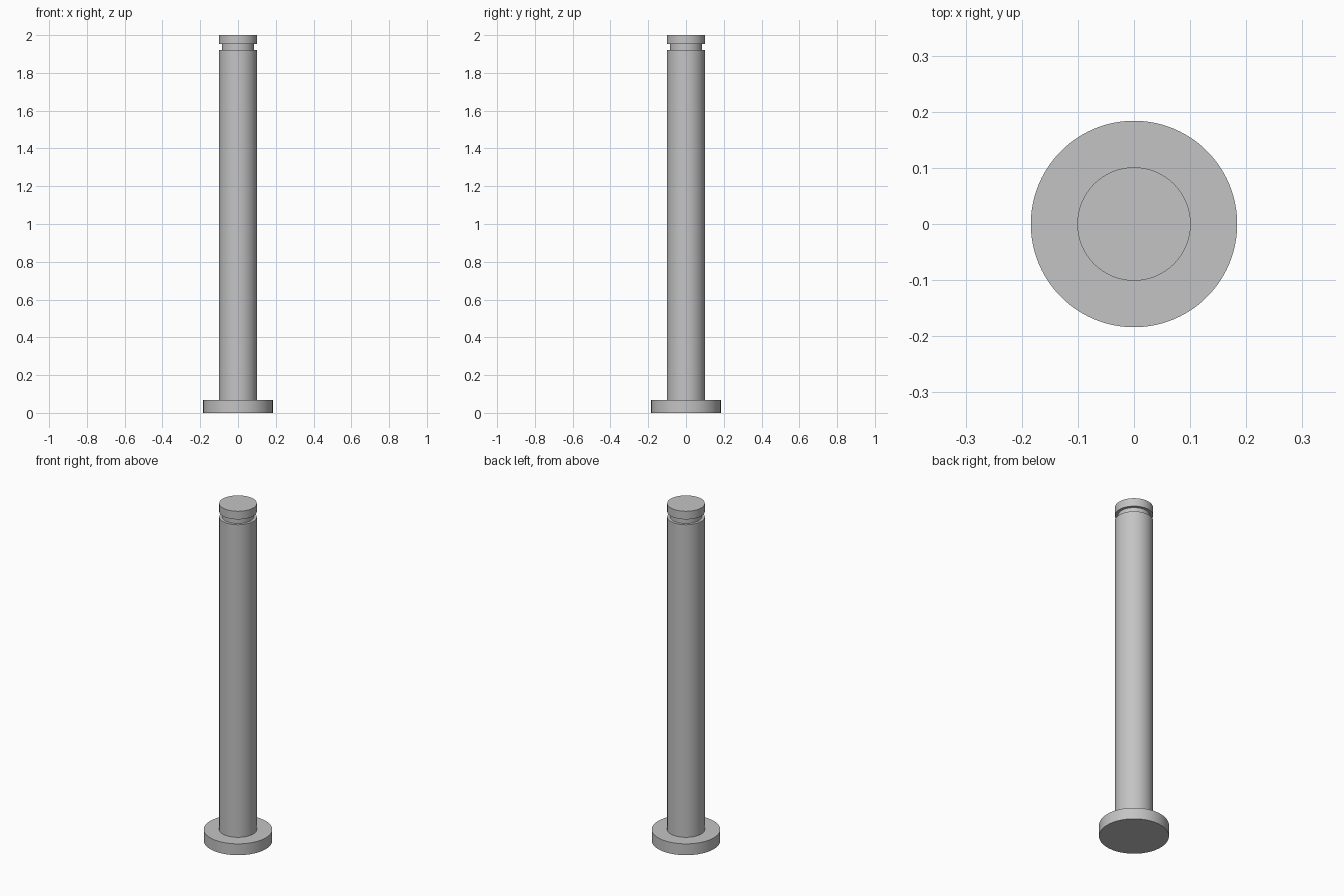
import bpy
import bmesh
import math

cube = bpy.data.objects.get("Cube")
if cube:
    bpy.data.objects.remove(cube, do_unlink=True)

SEGMENTS = 96
FLANGE_R, SHAFT_R, GROOVE_R = 0.184, 0.101, 0.085
FLANGE_TOP, GROOVE_BOTTOM, GROOVE_TOP, HEIGHT = 0.067, 1.92, 1.952, 2.0

grey = bpy.data.materials.new("steel_grey")
grey.use_nodes = True
colour = (0.55, 0.55, 0.55, 1)
grey.diffuse_color = colour
grey.node_tree.nodes["Principled BSDF"].inputs["Base Color"].default_value = colour

# Half section of the pin, from the bottom centre to the top centre
profile = [
    (0, 0), (FLANGE_R, 0), (FLANGE_R, FLANGE_TOP),      # flange
    (SHAFT_R, FLANGE_TOP), (SHAFT_R, GROOVE_BOTTOM),    # shaft
    (GROOVE_R, GROOVE_BOTTOM), (GROOVE_R, GROOVE_TOP),  # retaining groove
    (SHAFT_R, GROOVE_TOP), (SHAFT_R, HEIGHT), (0, HEIGHT),  # end cap
]

# Revolve the section into one closed body
bm = bmesh.new()
verts = [bm.verts.new((r, 0, z)) for r, z in profile]
edges = [bm.edges.new(pair) for pair in zip(verts, verts[1:])]
bmesh.ops.spin(bm, geom=verts + edges, cent=(0, 0, 0), axis=(0, 0, 1),
               angle=math.tau, steps=SEGMENTS, use_merge=True)
bmesh.ops.remove_doubles(bm, verts=bm.verts[:], dist=0.0001)
bmesh.ops.recalc_face_normals(bm, faces=bm.faces[:])

mesh = bpy.data.meshes.new("flanged_pin")
bm.to_mesh(mesh)
bm.free()
mesh.materials.append(grey)
pin = bpy.data.objects.new("flanged_pin", mesh)
bpy.context.collection.objects.link(pin)

# Smooth round walls with crisp rims
bpy.ops.object.select_all(action="DESELECT")
pin.select_set(True)
bpy.context.view_layer.objects.active = pin
bpy.ops.object.shade_smooth_by_angle(angle=math.radians(30))
